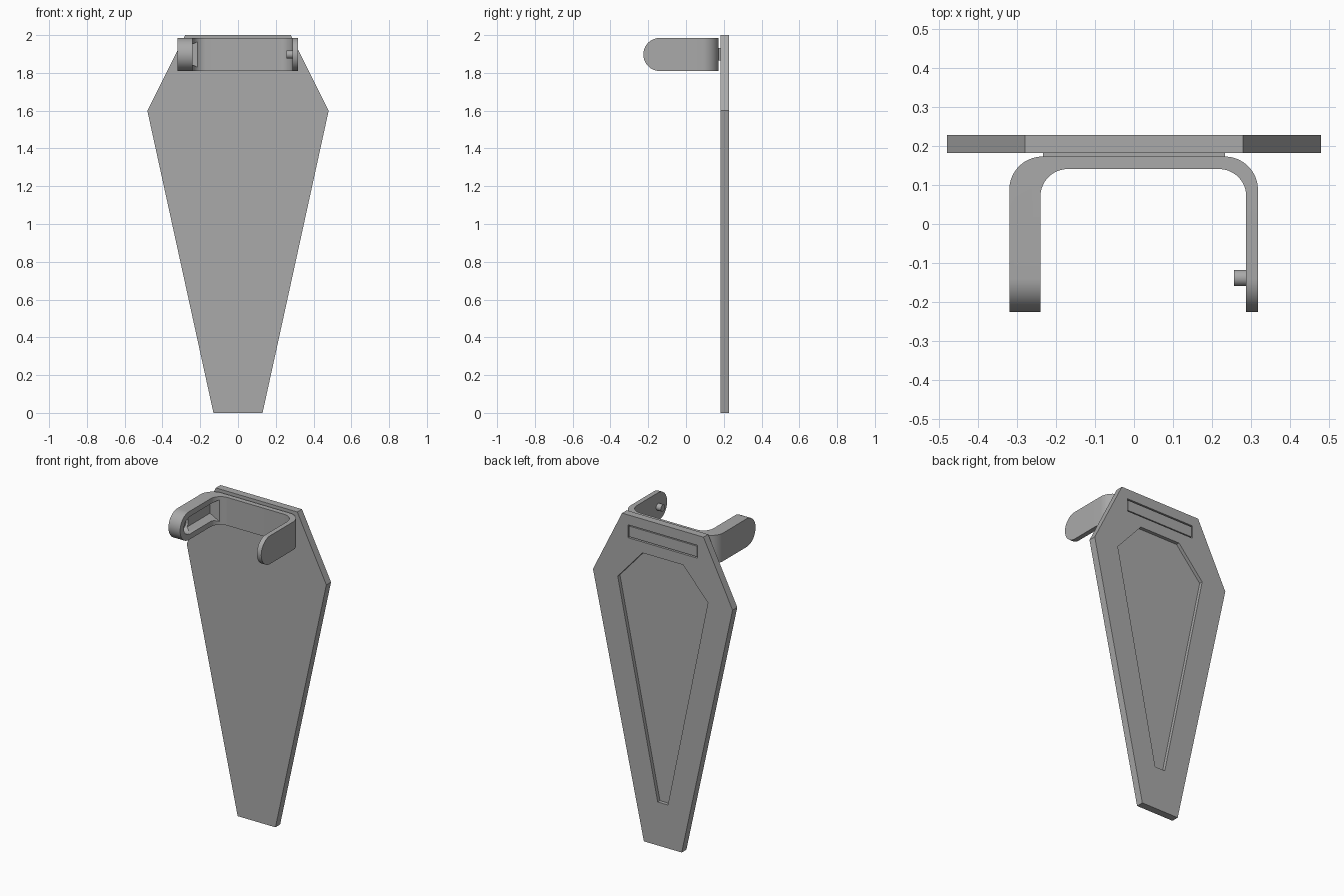
import bpy, bmesh
from math import sin, cos, radians

if "Cube" in bpy.data.objects:
    bpy.data.objects.remove(bpy.data.objects["Cube"])

grey = bpy.data.materials.new("plain grey")
grey.use_nodes = True
grey.diffuse_color = (0.4, 0.4, 0.4, 1)
grey.node_tree.nodes["Principled BSDF"].inputs["Base Color"].default_value = (0.4, 0.4, 0.4, 1)


def prism(name, points, axis, low, high):
    """Extrude a 2D outline along an axis from low to high."""
    place = {"X": lambda u, v, w: (w, u, v),
             "Y": lambda u, v, w: (u, w, v),
             "Z": lambda u, v, w: (u, v, w)}[axis]
    bm = bmesh.new()
    rings = [[bm.verts.new(place(u, v, w)) for u, v in points] for w in (low, high)]
    bm.faces.new(rings[0])
    bm.faces.new(rings[1])
    n = len(points)
    for i in range(n):
        j = (i + 1) % n
        bm.faces.new((rings[0][i], rings[0][j], rings[1][j], rings[1][i]))
    bmesh.ops.recalc_face_normals(bm, faces=bm.faces)
    mesh = bpy.data.meshes.new(name)
    bm.to_mesh(mesh)
    bm.free()
    mesh.materials.append(grey)
    obj = bpy.data.objects.new(name, mesh)
    bpy.context.collection.objects.link(obj)
    return obj


def arc(cx, cy, r, start, end, steps=16):
    angles = [radians(start + (end - start) * i / steps) for i in range(steps + 1)]
    return [(cx + r * cos(a), cy + r * sin(a)) for a in angles]


def circle(cx, cy, r):
    return arc(cx, cy, r, 0, 348.75, 31)


def mirrored(half):
    return half + [(-x, z) for x, z in reversed(half)]


def rect(half_x, z0, z1):
    return mirrored([(half_x, z0), (half_x, z1)])


def combine(obj, tool, operation="DIFFERENCE"):
    """Apply a boolean and discard the tool object."""
    mod = obj.modifiers.new("cut", "BOOLEAN")
    mod.object, mod.operation, mod.solver = tool, operation, "EXACT"
    bpy.context.view_layer.objects.active = obj
    with bpy.context.temp_override(object=obj, active_object=obj):
        bpy.ops.object.modifier_apply(modifier=mod.name)
    bpy.data.objects.remove(tool)


# Tapered panel with a recessed back and a slot for the clamp tab
FRONT, BACK = 0.182, 0.228
panel = prism("panel", mirrored([(0.13, 0), (0.48, 1.6), (0.28, 2)]), "Y", FRONT, BACK)
combine(panel, prism("recess_cutter", mirrored([(0.035, 0.27), (0.31, 1.6), (0.14, 1.79)]),
                     "Y", BACK - 0.022, BACK + 0.05))
combine(panel, prism("slot_cutter", rect(0.24, 1.858, 1.938), "Y", FRONT - 0.05, BACK + 0.05))

# U-shaped clamp: one thick arm, one thin arm, rounded corners
TIP, BAR_BACK, BAR_FRONT = -0.226, 0.173, 0.141
Z0, Z1 = 1.81, 1.985
MID, R = (Z0 + Z1) / 2, (Z1 - Z0) / 2
PIVOT = TIP + R
outline = ([(0.318, TIP)] + arc(0.233, 0.088, 0.085, 0, 90)
           + arc(-0.235, 0.088, 0.085, 90, 180) + [(-0.32, TIP), (-0.24, TIP)]
           + arc(-0.17, 0.071, 0.07, 180, 90) + arc(0.218, 0.071, 0.07, 90, 0)
           + [(0.288, TIP)])
clamp = prism("clamp", outline, "Z", Z0, Z1)

# Rounded arm tips, seen from the side
side = arc(PIVOT, MID, R, 90, 270, 32) + [(0.3, Z0 - 0.05), (0.3, Z1 + 0.05)]
side[0] = (PIVOT, Z1 + 0.0001)
side[-3] = (PIVOT, Z0 - 0.0001)
combine(clamp, prism("tip_shape", side, "X", -0.5, 0.5), "INTERSECT")

# Socket and flared guide channel inside the thick arm
combine(clamp, prism("channel_cutter", [(-0.28, MID - 0.033), (-0.205, MID - 0.073),
                                        (-0.205, MID + 0.073), (-0.28, MID + 0.033)],
                     "Y", PIVOT, 0.125))
combine(clamp, prism("socket_cutter", circle(PIVOT, MID, 0.05), "X", -0.295, -0.2))

# Pin on the thin arm, and the tab that plugs into the panel
pin = prism("pin", circle(PIVOT, MID, 0.021), "X", 0.256, 0.292)
tab = prism("tab", rect(0.233, 1.865, 1.931), "Y", BAR_BACK - 0.004, BACK - 0.002)

# Smooth only the curved surfaces
bpy.ops.object.select_all(action="DESELECT")
for obj in (clamp, pin):
    obj.select_set(True)
bpy.context.view_layer.objects.active = clamp
bpy.ops.object.shade_smooth_by_angle(angle=radians(30))
